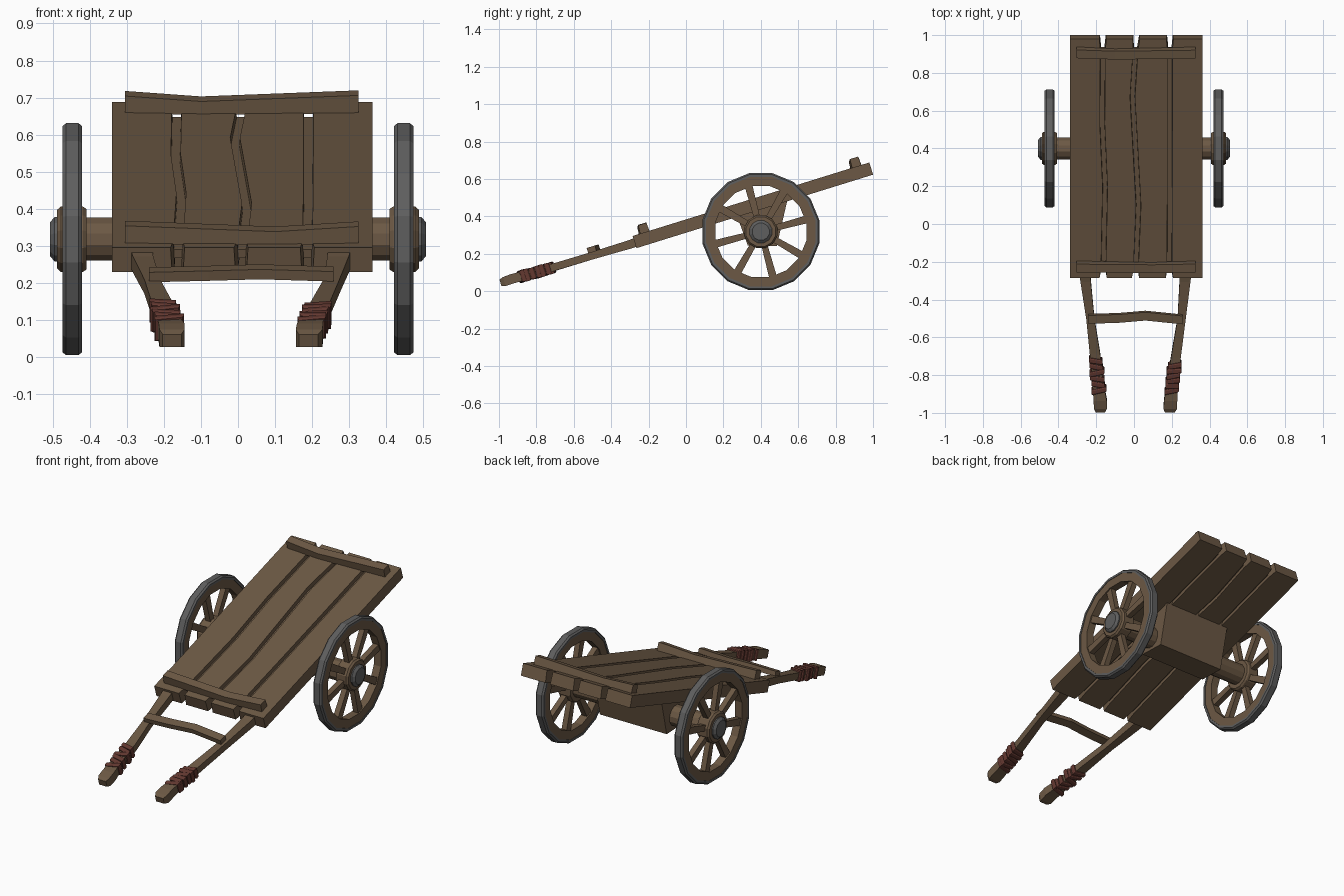
import bpy, bmesh, math, random
from mathutils import Vector

if "Cube" in bpy.data.objects:
    bpy.data.objects.remove(bpy.data.objects["Cube"])

random.seed(4)


def material(name, rgb):
    m = bpy.data.materials.new(name)
    m.diffuse_color = (*rgb, 1)
    m.use_nodes = True
    m.node_tree.nodes["Principled BSDF"].inputs["Base Color"].default_value = m.diffuse_color
    return m


WOOD = material("brown wood", (0.15, 0.099, 0.058))
IRON = material("grey iron", (0.112, 0.112, 0.112))
WRAP = material("red leather", (0.125, 0.04, 0.03))


def loft(name, rings, mat, closed=False):
    """Skin a list of equal-length point rings; cap the ends unless closed."""
    bm = bmesh.new()
    vs = [[bm.verts.new(p) for p in ring] for ring in rings]
    n = len(vs[0])
    for i in range(len(vs) if closed else len(vs) - 1):
        a, b = vs[i], vs[(i + 1) % len(vs)]
        for k in range(n):
            bm.faces.new((a[k], a[(k + 1) % n], b[(k + 1) % n], b[k]))
    if not closed:
        bm.faces.new(vs[0])
        bm.faces.new(vs[-1])
    bmesh.ops.recalc_face_normals(bm, faces=bm.faces[:])
    me = bpy.data.meshes.new(name)
    bm.to_mesh(me)
    bm.free()
    me.materials.append(mat)
    ob = bpy.data.objects.new(name, me)
    bpy.context.collection.objects.link(ob)
    return ob


# Sloping bed frame: u runs up the bed, w is normal to it
SLOPE = math.radians(17.25)
C, S = math.cos(SLOPE), math.sin(SLOPE)
LENGTH, THICK = 1.325, 0.068


def bed(x, u, w):
    return Vector((x, -0.265 + u * C - w * S, 0.23 + u * S + w * C))


def interp(pts, u):
    for (u0, x0), (u1, x1) in zip(pts, pts[1:]):
        if u <= u1:
            return x0 + (x1 - x0) * (u - u0) / (u1 - u0)
    return pts[-1][1]


# Crooked gaps between the planks
edges = [
    [(0, -0.352), (LENGTH, -0.352)],
    [(0, -0.163), (0.5, -0.153), (0.85, -0.168), (LENGTH, -0.165)],
    [(0, 0.008), (0.4, 0.024), (1.0, -0.008), (LENGTH, 0.012)],
    [(0, 0.187), (0.6, 0.19), (LENGTH, 0.19)],
    [(0, 0.375), (LENGTH, 0.375)],
]
stations = [0, 0.06, 0.4, 0.5, 0.85, 1.0, 1.265, LENGTH]

# Bed planks
for i in range(4):
    rings = []
    for u in stations:
        g = 0.015 if u in (0, LENGTH) else 0.009
        gl, gr = (0.012 if i == 0 else g), (0.012 if i == 3 else g)
        bl, br = (0 if i == 0 else 0.004), (0 if i == 3 else 0.004)
        l, r = interp(edges[i], u) + gl, interp(edges[i + 1], u) - gr
        rings.append([bed(l, u, 0), bed(r, u, 0),
                      bed(r - br, u, THICK), bed(l + bl, u, THICK)])
    loft("bed_plank", rings, WOOD)

# Filler strips closing the gaps
for e in edges[1:4]:
    loft("gap_strip", [[bed(interp(e, u) + dx, u, w) for dx, w in
         ((-0.014, 0.02), (0.014, 0.02), (0.014, 0.045), (-0.014, 0.045))]
         for u in stations[1:-1]], WOOD)

# Cross battens on top of the bed: (x, u shift, top height)
for name, uc, prof in (
    ("rear_batten", 1.25, [(-0.305, 0.005, 0.046), (-0.1, -0.006, 0.034), (0.325, 0.004, 0.048)]),
    ("front_batten", 0.065, [(-0.305, 0.003, 0.048), (0.1, -0.005, 0.034), (0.325, 0.003, 0.046)]),
):
    loft(name, [[bed(x, uc + d + du, THICK + w) for du, w in
         ((-0.026, -0.003), (0.026, -0.003), (0.023, h), (-0.023, h))]
         for x, d, h in prof], WOOD)

# Tapered axle block under the bed
block = [(0.27, 0.41), (0.33, 0.245), (0.485, 0.24), (0.545, 0.50)]
loft("axle_block", [[(x, y, z) for y, z in block] for x in (-0.215, 0.215)], WOOD)

# Wheels and axle
AY, AZ = 0.4, 0.318


def circle(x, r, n):
    return [(x, AY + r * math.cos(2 * math.pi * (k + 0.5) / n),
             AZ + r * math.sin(2 * math.pi * (k + 0.5) / n)) for k in range(n)]


def lathe(name, profile, n, mat, closed=False):
    return loft(name, [circle(x, r, n) for x, r in profile], mat, closed)


lathe("axle", [(-0.43, 0.06), (0.43, 0.06)], 12, WOOD)
for s in (-1, 1):
    lathe("iron_tyre", [(s * x, r) for x, r in (
        (0.421, 0.298), (0.421, 0.311), (0.43, 0.319), (0.464, 0.319),
        (0.473, 0.311), (0.473, 0.298))], 16, IRON, True)
    lathe("wheel_rim", [(s * x, r) for x, r in (
        (0.424, 0.301), (0.424, 0.248), (0.47, 0.248), (0.47, 0.301))], 16, WOOD, True)
    lathe("wheel_hub", [(s * x, r) for x, r in (
        (0.408, 0.084), (0.418, 0.091), (0.478, 0.091), (0.488, 0.082))], 12, WOOD)
    lathe("hub_cap", [(s * x, r) for x, r in (
        (0.47, 0.062), (0.495, 0.062), (0.507, 0.047))], 12, IRON)
    for k in range(8):
        a = math.radians(15 + 45 * k)
        d, t = (math.cos(a), math.sin(a)), (-math.sin(a), math.cos(a))
        loft("spoke", [[(s * x, AY + d[0] * r + t[0] * h * q, AZ + d[1] * r + t[1] * h * q)
             for x, q in ((0.431, -1), (0.463, -1), (0.463, 1), (0.431, 1))]
             for r, h in ((0.07, 0.016), (0.255, 0.021))], WOOD)


def box_ring(c, w, h, skew=0.0, roll=0.0):
    """Rectangle across the shaft direction, optionally tilted."""
    out = []
    for i, k in ((-1, -1), (1, -1), (1, 1), (-1, 1)):
        x, v = i * w / 2, k * h / 2 + i * roll
        out.append((c[0] + x, c[1] - v * S + i * skew, c[2] + v * C))
    return out


# Pulling shafts with wrapped grips: (x, y, z, width, height)
shafts = {
    "left_shaft": [(-0.262, -0.24, 0.272, 0.06, 0.05), (-0.256, -0.3, 0.25, 0.055, 0.046),
                   (-0.231, -0.5, 0.19, 0.043, 0.04), (-0.207, -0.68, 0.135, 0.055, 0.04),
                   (-0.193, -0.82, 0.095, 0.056, 0.046), (-0.179, -0.93, 0.066, 0.07, 0.052),
                   (-0.178, -0.972, 0.051, 0.068, 0.05), (-0.178, -0.992, 0.044, 0.05, 0.036)],
    "right_shaft": [(0.275, -0.24, 0.272, 0.062, 0.05), (0.27, -0.3, 0.25, 0.058, 0.046),
                    (0.252, -0.5, 0.19, 0.043, 0.04), (0.222, -0.7, 0.13, 0.052, 0.04),
                    (0.205, -0.82, 0.095, 0.056, 0.046), (0.194, -0.93, 0.066, 0.07, 0.052),
                    (0.192, -0.972, 0.051, 0.072, 0.05), (0.19, -0.992, 0.044, 0.052, 0.036)],
}
for name, path in shafts.items():
    loft(name, [box_ring(p[:3], p[3], p[4]) for p in path], WOOD)
    start = -0.72 if name[0] == "l" else -0.745
    for k in range(6):
        y = start - k * (0.885 + start) / 5.3
        x = interp([(-p[1], p[0]) for p in path], -y)
        z = interp([(-p[1], p[2]) for p in path], -y)
        skew = random.uniform(-0.011, 0.011)
        w, h = random.uniform(0.07, 0.082), random.uniform(0.06, 0.068)
        loft("grip_wrap", [box_ring((x, y + d * C, z + d * S), w - e, h - e, skew, skew * 0.4)
             for d, e in ((-0.014, 0.008), (-0.008, 0), (0.008, 0), (0.014, 0.008))], WRAP)

# Crossbar resting on the shafts
loft("crossbar", [[(x, y + b * C - c * S, z + b * S + c * C) for b, c in
     ((-0.023, -0.014), (0.023, -0.014), (0.023, 0.014), (-0.023, 0.014))]
     for x, y, z in ((-0.24, -0.502, 0.222), (-0.08, -0.497, 0.226),
                     (0.06, -0.485, 0.23), (0.258, -0.505, 0.224))], WOOD)
